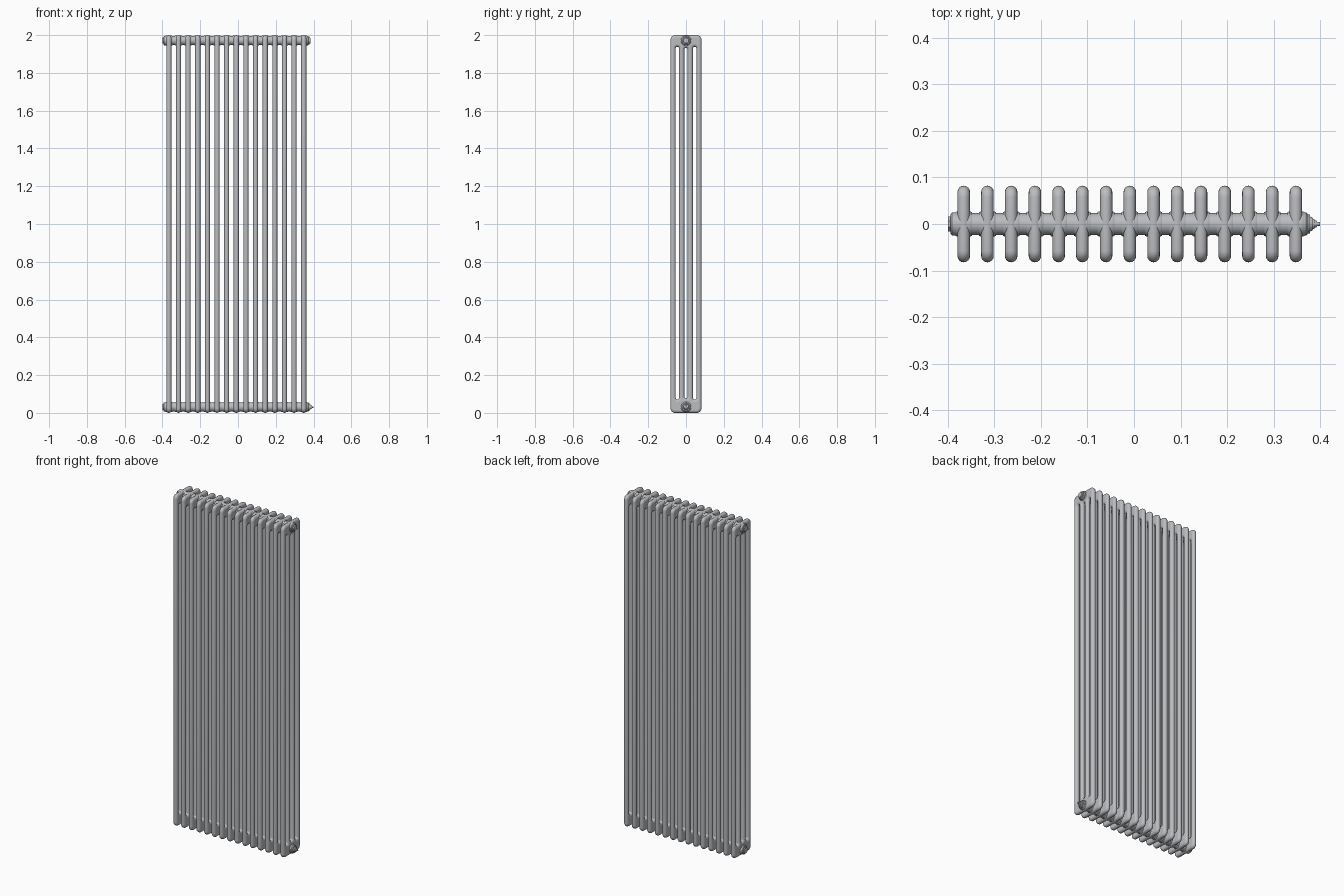
import bpy, math

if "Cube" in bpy.data.objects:
    bpy.data.objects.remove(bpy.data.objects["Cube"], do_unlink=True)

COUNT, PITCH, FIRST = 15, 0.051, -0.366
TUBE_R = 0.0135           # radius of each column tube
STEP = 0.0457             # spacing of the columns in depth
LOW, HIGH = 0.0, 2.0
HEADERS = (LOW + 0.031, HIGH - 0.029)


def material(name, colour):
    m = bpy.data.materials.new(name)
    m.use_nodes = True
    m.diffuse_color = colour
    m.node_tree.nodes["Principled BSDF"].inputs["Base Color"].default_value = colour
    return m


grey = material("painted_grey", (0.5, 0.51, 0.53, 1))


def finish(obj, angle=40):
    obj.data.materials.append(grey)
    bpy.ops.object.select_all(action='DESELECT')
    obj.select_set(True)
    bpy.context.view_layer.objects.active = obj
    bpy.ops.object.shade_smooth_by_angle(angle=math.radians(angle))


def rounded_rect(cx, half_w, z0, z1, r, n=6):
    """Counter-clockwise outline with round corners."""
    corners = ((1, z0 + r, -90), (1, z1 - r, 0), (-1, z1 - r, 90), (-1, z0 + r, 180))
    pts = []
    for side, cz, start in corners:
        for i in range(n + 1):
            a = math.radians(start + 90 * i / n)
            pts.append((cx + side * (half_w - r) + r * math.cos(a), cz + r * math.sin(a)))
    return pts


def section_mesh():
    """Four round columns joined by a slotted head at each end."""
    curve = bpy.data.curves.new("section_outline", 'CURVE')
    curve.dimensions = '2D'
    curve.fill_mode = 'BOTH'
    curve.bevel_depth = TUBE_R
    curve.bevel_resolution = 3
    gap = 0.0003
    loops = [rounded_rect(0, 1.5 * STEP + gap, LOW + TUBE_R, HIGH - TUBE_R, 0.012)]
    for k in (-1, 0, 1):
        half = STEP / 2 - gap
        drop = 0.006 if k == 0 else 0
        hole = rounded_rect(k * STEP, half, LOW + 0.058 + drop, HIGH - 0.048 - drop, half - 0.0005)
        loops.append(hole[::-1])
    for pts in loops:
        s = curve.splines.new('POLY')
        s.points.add(len(pts) - 1)
        for p, (u, v) in zip(s.points, pts):
            p.co = (u, v, 0, 1)
        s.use_cyclic_u = True
    temp = bpy.data.objects.new("section_outline", curve)
    bpy.context.collection.objects.link(temp)
    bpy.context.view_layer.update()
    mesh = bpy.data.meshes.new_from_object(
        temp.evaluated_get(bpy.context.evaluated_depsgraph_get()))
    bpy.data.objects.remove(temp, do_unlink=True)
    for v in mesh.vertices:                     # stand the outline up in the YZ plane
        u, w, t = v.co
        v.co = (t, u, w)
    return mesh


def lathe(name, profile, z, sides=24, angle=30):
    """Revolve (x, radius) pairs around a horizontal axis at height z."""
    verts, faces = [], []
    for x, r in profile:
        for i in range(sides):
            a = 2 * math.pi * (i + 0.5) / sides
            verts.append((x, r * math.cos(a), z + r * math.sin(a)))
    for k in range(len(profile) - 1):
        for i in range(sides):
            j = (i + 1) % sides
            b = k * sides
            faces.append((b + i, b + sides + i, b + sides + j, b + j))
    faces.append(tuple(range(sides)))
    faces.append(tuple(range((len(profile) - 1) * sides, len(verts)))[::-1])
    mesh = bpy.data.meshes.new(name)
    mesh.from_pydata(verts, [], faces)
    mesh.flip_normals()
    obj = bpy.data.objects.new(name, mesh)
    bpy.context.collection.objects.link(obj)
    finish(obj, angle)
    return obj


# Column sections
mesh = section_mesh()
for i in range(COUNT):
    obj = bpy.data.objects.new(f"column_section_{i + 1}", mesh)
    obj.location.x = FIRST + i * PITCH
    bpy.context.collection.objects.link(obj)
    if i == 0:
        finish(obj, 50)

# Headers: a flared hub in every section, a narrower sleeve between them
hub = ((0.010, 0.0275), (0.015, 0.027), (0.018, 0.0255), (0.018, 0.0235))
last = FIRST + (COUNT - 1) * PITCH
for label, z in zip(("bottom", "top"), HEADERS):
    profile = []
    for i in range(COUNT):
        c = FIRST + i * PITCH
        profile += [(c - d, r) for d, r in hub[::-1]] + [(c + d, r) for d, r in hub]
    lathe(label + "_header", profile, z)

    # Blanking plug on the right end
    lathe(label + "_right_collar", [(FIRST - 0.016, 0.025), (FIRST - 0.025, 0.025),
                                    (FIRST - 0.028, 0.022)], z)
    lathe(label + "_right_plug", [(FIRST - 0.027, 0.018), (FIRST - 0.034, 0.018)], z, 8, 20)

    # Stepped plug on the left end
    lathe(label + "_left_plug", [(last + 0.016, 0.025), (last + 0.022, 0.025),
                                 (last + 0.026, 0.021), (last + 0.030, 0.021),
                                 (last + 0.030, 0.016), (last + 0.036, 0.014)], z)

# Bleed valve on the lower left plug
lathe("bleed_valve", [(last + 0.035, 0.012), (last + 0.040, 0.011), (last + 0.040, 0.008),
                      (last + 0.045, 0.007), (last + 0.045, 0.004), (last + 0.052, 0.004)],
      HEADERS[0], 12)
